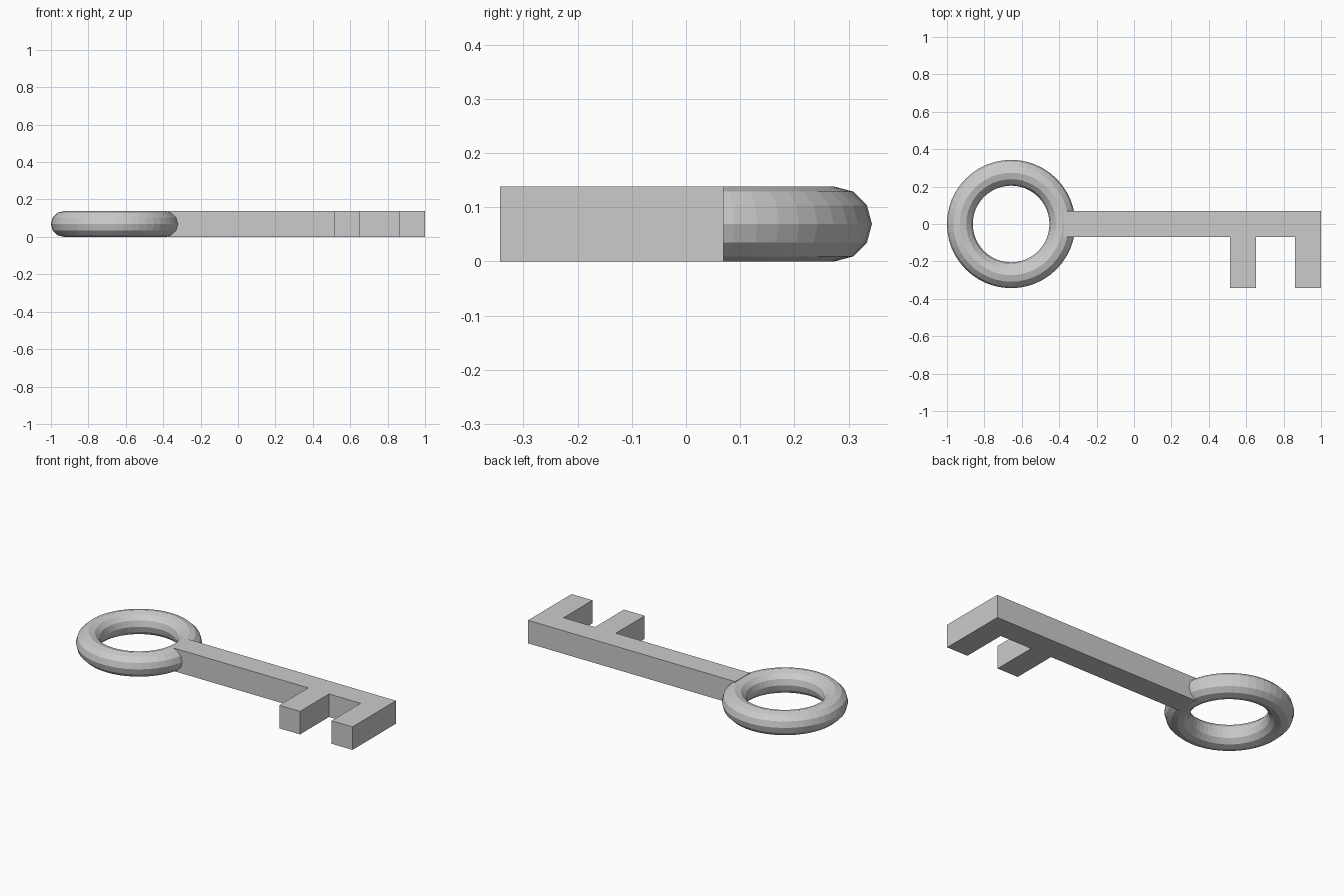
import bpy
import bmesh

if "Cube" in bpy.data.objects:
    bpy.data.objects.remove(bpy.data.objects["Cube"])

T = 0.138           # key thickness
H = T / 2

# Ring handle
bpy.ops.mesh.primitive_torus_add(
    major_segments=48, minor_segments=12,
    major_radius=0.274, minor_radius=H,
    location=(-0.657, 0, H))
bpy.context.object.name = "ring_handle"

# Shaft with two teeth: flat outline extruded upwards
outline = [(-0.375, H), (-0.375, -H), (0.514, -H), (0.514, -0.343),
           (0.652, -0.343), (0.652, -H), (0.861, -H), (0.861, -0.343),
           (1.0, -0.343), (1.0, H)]
bm = bmesh.new()
face = bm.faces.new([bm.verts.new((x, y, 0)) for x, y in outline])
ext = bmesh.ops.extrude_face_region(bm, geom=[face])
top = [v for v in ext["geom"] if isinstance(v, bmesh.types.BMVert)]
bmesh.ops.translate(bm, verts=top, vec=(0, 0, T))
bmesh.ops.recalc_face_normals(bm, faces=bm.faces)
mesh = bpy.data.meshes.new("shaft_and_teeth")
bm.to_mesh(mesh)
bm.free()
shaft = bpy.data.objects.new("shaft_and_teeth", mesh)
bpy.context.collection.objects.link(shaft)
